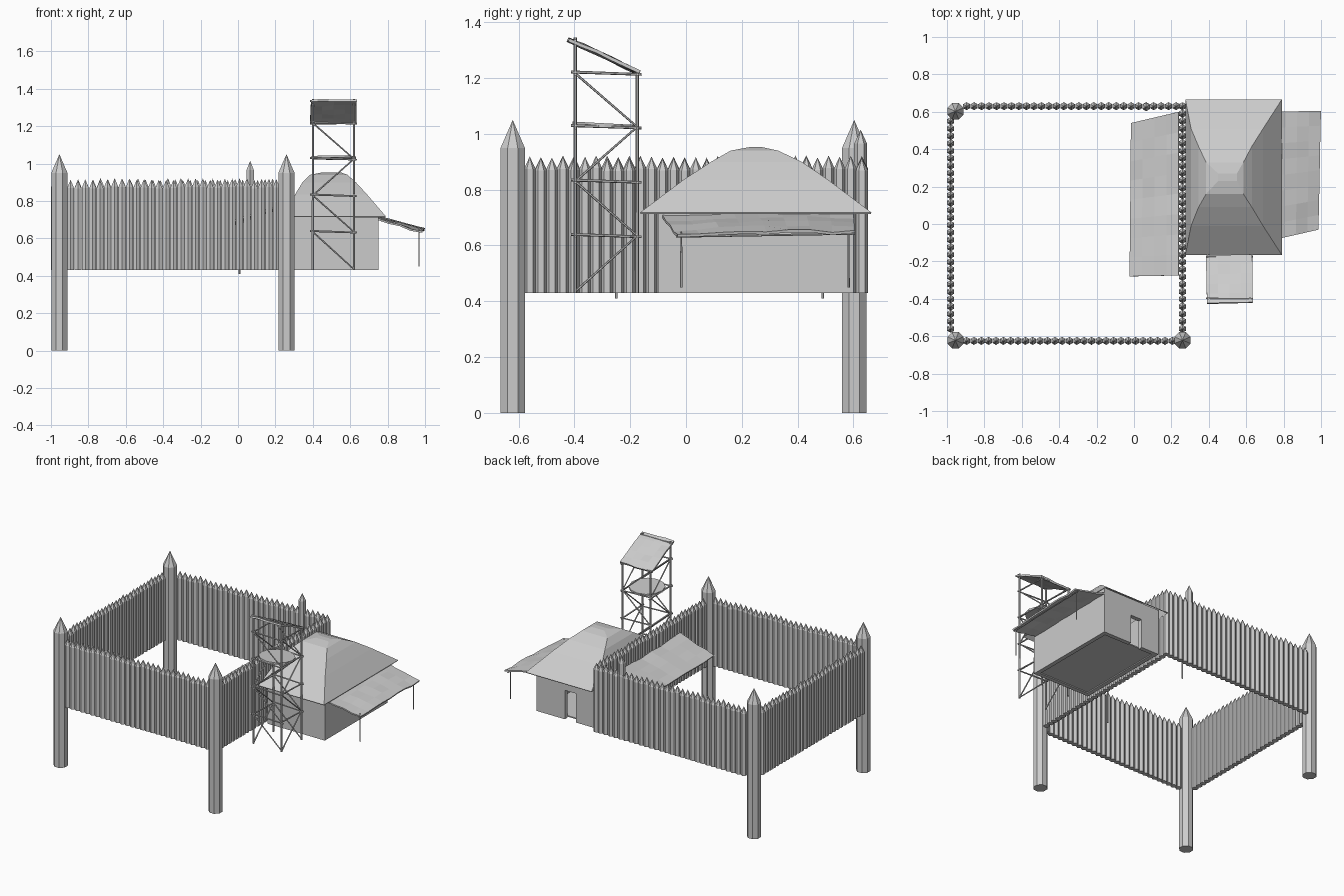
import bpy, bmesh, math, random
from mathutils import Vector

if "Cube" in bpy.data.objects:
    bpy.data.objects.remove(bpy.data.objects["Cube"])

random.seed(4)
grey = bpy.data.materials.new("plain grey")
grey.diffuse_color = (0.6, 0.6, 0.6, 1)
grey.use_nodes = True
grey.node_tree.nodes["Principled BSDF"].inputs["Base Color"].default_value = grey.diffuse_color


def finish(bm, name, fix=True):
    if fix:
        bmesh.ops.recalc_face_normals(bm, faces=bm.faces)
    me = bpy.data.meshes.new(name)
    bm.to_mesh(me)
    bm.free()
    me.materials.append(grey)
    ob = bpy.data.objects.new(name, me)
    bpy.context.collection.objects.link(ob)
    return ob


def add_stake(bm, x, y, r, z0, z1, tip, sides):
    """Prism with a pointed top."""
    rings = []
    for z in (z0, z1):
        rings.append([bm.verts.new((x + r * math.cos(math.tau * (i + 0.5) / sides),
                                    y + r * math.sin(math.tau * (i + 0.5) / sides), z))
                      for i in range(sides)])
    top = bm.verts.new((x, y, tip))
    bm.faces.new(rings[0][::-1])
    for i in range(sides):
        j = (i + 1) % sides
        bm.faces.new((rings[0][i], rings[0][j], rings[1][j], rings[1][i]))
        bm.faces.new((rings[1][i], rings[1][j], top))


def add_pole(bm, a, b, r=0.005, sides=6):
    """Thin stick between two points."""
    a, b = Vector(a), Vector(b)
    d = b - a
    mat = d.to_track_quat('Z', 'Y').to_matrix().to_4x4()
    mat.translation = (a + b) / 2
    bmesh.ops.create_cone(bm, cap_ends=True, segments=sides, radius1=r, radius2=r * 0.85,
                          depth=d.length, matrix=mat)


def add_box(bm, x0, x1, y0, y1, z0, z1):
    vs = bmesh.ops.create_cube(bm, size=1)["verts"]
    for v in vs:
        v.co = ((x0 + x1) / 2 + v.co.x * (x1 - x0), (y0 + y1) / 2 + v.co.y * (y1 - y0),
                (z0 + z1) / 2 + v.co.z * (z1 - z0))


def cloth(name, c00, c10, c11, c01, sag, nu, nv, wave, thick=0.008):
    """Sagging sheet between four corners."""
    bm = bmesh.new()
    c00, c10, c11, c01 = map(Vector, (c00, c10, c11, c01))
    g = []
    for j in range(nv + 1):
        v = j / nv
        row = []
        for i in range(nu + 1):
            u = i / nu
            p = c00.lerp(c10, u).lerp(c01.lerp(c11, u), v)
            p.z += -sag * math.sin(math.pi * u) + random.uniform(-wave, wave)
            row.append(bm.verts.new(p))
        g.append(row)
    for j in range(nv):
        for i in range(nu):
            bm.faces.new((g[j][i], g[j][i + 1], g[j + 1][i + 1], g[j + 1][i]))
    ob = finish(bm, name)
    m = ob.modifiers.new("thickness", 'SOLIDIFY')
    m.thickness = thick
    m.offset = 0
    return ob


# Three big corner posts
for name, x, y in (("post_front_left", -0.955, -0.621), ("post_front_right", 0.259, -0.621),
                   ("post_back_left", -0.955, 0.603)):
    bm = bmesh.new()
    add_stake(bm, x, y, 0.047, 0, 0.95, 1.05, 8)
    finish(bm, name)

# Four palisade walls
walls = (("fence_front", (-0.895, -0.625), (0.205, -0.625)),
         ("fence_left", (-0.98, -0.56), (-0.98, 0.55)),
         ("fence_right", (0.259, -0.56), (0.259, 0.63)),
         ("fence_back", (-0.895, 0.63), (0.225, 0.63)))
for name, a, b in walls:
    bm = bmesh.new()
    a, b = Vector(a), Vector(b)
    n = round((b - a).length / 0.04)
    for i in range(n + 1):
        p = a.lerp(b, i / n)
        dz = random.uniform(-0.006, 0.006)
        add_stake(bm, p.x, p.y, 0.0215, 0.43, 0.872 + dz, 0.917 + dz, 6)
    finish(bm, name)

# One taller stake in the back wall
bm = bmesh.new()
add_stake(bm, 0.065, 0.626, 0.023, 0.43, 0.965, 1.015, 6)
finish(bm, "tall_stake")

# Hut walls with a doorway in the back, and a floor
X0, X1, Y0, Y1, Z0, Z1, T = 0.30, 0.75, -0.10, 0.60, 0.43, 0.755, 0.03
bm = bmesh.new()
add_box(bm, X0, X1, Y0, Y0 + T, Z0, Z1)
add_box(bm, X0, X0 + T, Y0 + T, Y1 - T, Z0, Z1)
add_box(bm, X1 - T, X1, Y0 + T, Y1 - T, Z0, Z1)
add_box(bm, X0, 0.44, Y1 - T, Y1, Z0, Z1)
add_box(bm, 0.53, X1, Y1 - T, Y1, Z0, Z1)
add_box(bm, 0.44, 0.53, Y1 - T, Y1, 0.635, Z1)
finish(bm, "hut_walls")
bm = bmesh.new()
add_box(bm, X0 + T, X1 - T, Y0 + T, Y1 - T, 0.437, 0.445)
finish(bm, "hut_floor")

# Curved hip roof: stacked rectangles (x0, x1, y0, y1, z)
rings = ((0.275, 0.79, -0.165, 0.665, 0.718), (0.305, 0.69, -0.01, 0.51, 0.835),
         (0.345, 0.63, 0.09, 0.415, 0.90), (0.385, 0.585, 0.16, 0.33, 0.94),
         (0.45, 0.55, 0.23, 0.27, 0.953))
bm = bmesh.new()
prev = None
for x0, x1, y0, y1, z in rings:
    cur = [bm.verts.new(c) for c in ((x0, y0, z), (x1, y0, z), (x1, y1, z), (x0, y1, z))]
    if prev:
        for i in range(4):
            j = (i + 1) % 4
            bm.faces.new((prev[i], prev[j], cur[j], cur[i]))
    prev = cur
bm.faces.new(prev)
roof = finish(bm, "hut_roof", fix=False)
m = roof.modifiers.new("thickness", 'SOLIDIFY')
m.thickness = 0.006
m.offset = -1

# Awning on the outer side of the hut
cloth("hut_awning", (0.745, -0.085, 0.70), (0.745, 0.60, 0.712), (0.998, 0.605, 0.645),
      (0.985, -0.03, 0.632), -0.008, 8, 4, 0.005, 0.01)
bm = bmesh.new()
for y in (-0.017, 0.583):
    add_pole(bm, (0.968, y, 0.45), (0.968, y, 0.65), 0.004)
add_pole(bm, (0.97, -0.035, 0.632), (0.975, 0.605, 0.642), 0.004)
finish(bm, "hut_awning_poles")

# Awning inside the stockade
cloth("yard_awning", (0.24, -0.275, 0.78), (0.24, 0.60, 0.78), (-0.015, 0.54, 0.69),
      (-0.022, -0.28, 0.69), 0.01, 8, 4, 0.005, 0.01)
bm = bmesh.new()
for y in (-0.25, 0.49):
    add_pole(bm, (0.008, y, 0.41), (0.008, y, 0.70), 0.005)
finish(bm, "yard_awning_poles")

# Watchtower: legs, crossbars and zigzag braces
TX, TY = (0.40, 0.62), (-0.397, -0.175)
levels = (0.435, 0.635, 0.83, 1.025, 1.217)
bm = bmesh.new()
for x in TX:
    add_pole(bm, (x, TY[0], 0.43), (x, TY[0], 1.345), 0.007)
    add_pole(bm, (x, TY[1], 0.43), (x, TY[1], 1.225), 0.007)
finish(bm, "tower_legs")
bm = bmesh.new()
e = 0.015
for k, z in enumerate(levels):
    if k:
        for y in TY:
            add_pole(bm, (TX[0] - e, y, z + 0.005), (TX[1] + e, y, z - 0.004), 0.0055)
        for x in TX:
            add_pole(bm, (x, TY[0] - e, z + 0.005), (x, TY[1] + e, z - 0.004), 0.0055)
    if k < 4:
        za, zb = (z, levels[k + 1]) if k % 2 == 0 else (levels[k + 1], z)
        if k == 3:
            za, zb = levels[4], z
        for x in TX:
            add_pole(bm, (x, TY[0], za), (x, TY[1], zb), 0.0045)
        for y in TY:
            add_pole(bm, (TX[0], y, zb if k == 0 else za), (TX[1], y, za if k == 0 else zb), 0.0045)
for y, z in ((TY[0], 1.335), (TY[1], 1.215)):
    add_pole(bm, (0.385, y, z), (0.635, y, z), 0.005)
finish(bm, "tower_braces")

# Tower platform (rough rounded hide) and cloth roof
bm = bmesh.new()
bmesh.ops.create_cone(bm, cap_ends=True, segments=12, radius1=0.12, radius2=0.12, depth=0.012)
for v in bm.verts:
    v.co = (0.51 + v.co.x, -0.292 + v.co.y * 0.95, 1.032 + v.co.z - 0.05 * v.co.y)
finish(bm, "tower_platform")
cloth("tower_roof", (0.39, -0.425, 1.335), (0.385, -0.17, 1.215), (0.632, -0.165, 1.218),
      (0.635, -0.42, 1.34), -0.004, 5, 4, 0.005, 0.012)
